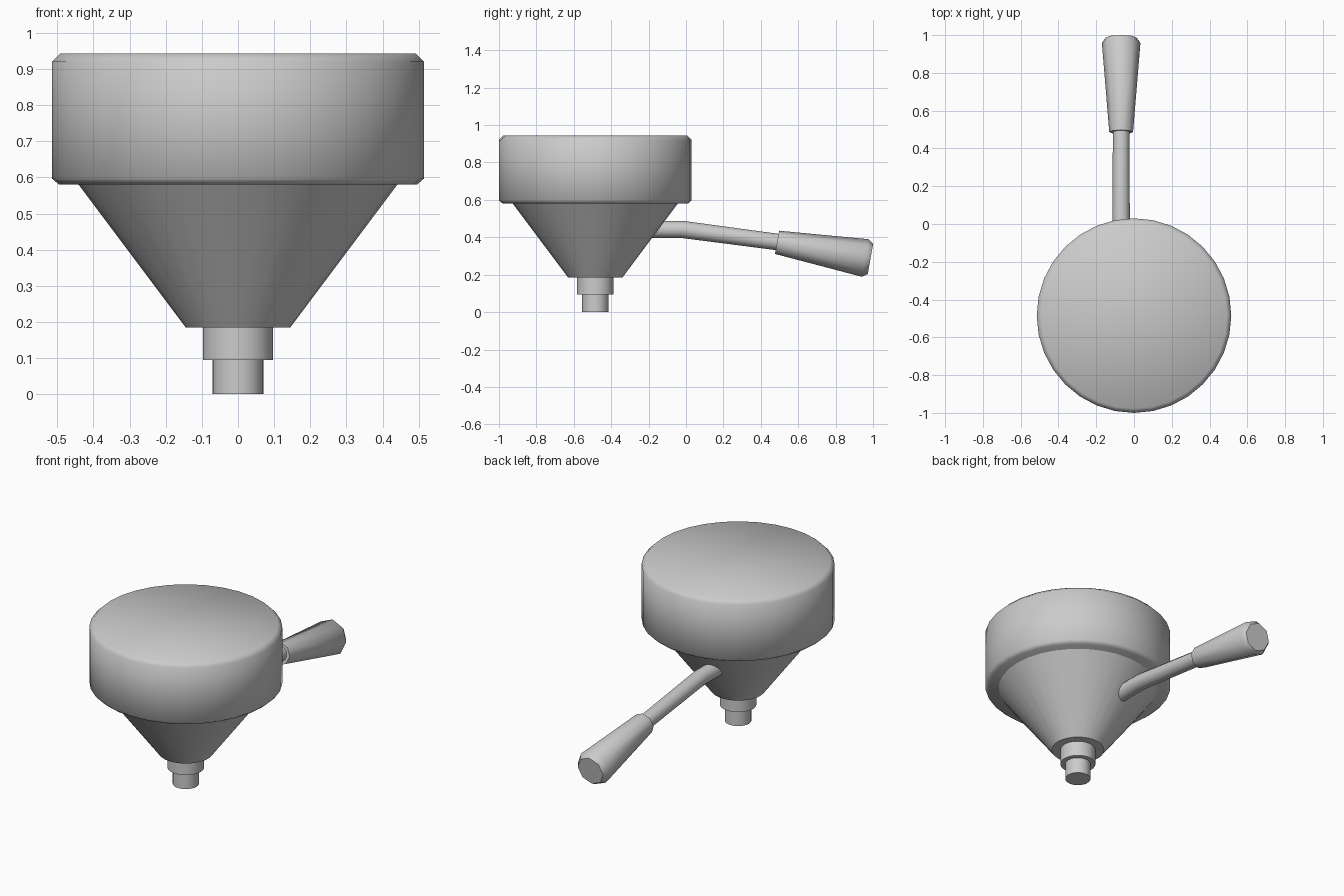
import bpy, bmesh, math
from mathutils import Vector

if "Cube" in bpy.data.objects:
    bpy.data.objects.remove(bpy.data.objects["Cube"])


def tube(name, rings, sides, twist=0.0):
    """Skin circles given as (centre, direction, radius) and cap both ends."""
    bm = bmesh.new()
    loops = []
    for centre, direction, radius in rings:
        d = Vector(direction).normalized()
        side = Vector((1, 0, 0))
        up = d.cross(side)
        loops.append([bm.verts.new(Vector(centre) + radius * (
            math.cos(a) * side + math.sin(a) * up))
            for a in (twist + math.tau * i / sides for i in range(sides))])
    for a, b in zip(loops, loops[1:]):
        for i in range(sides):
            j = (i + 1) % sides
            bm.faces.new((a[i], a[j], b[j], b[i]))
    bm.faces.new(loops[0][::-1])
    bm.faces.new(loops[-1])
    bmesh.ops.recalc_face_normals(bm, faces=bm.faces)
    mesh = bpy.data.meshes.new(name)
    bm.to_mesh(mesh)
    bm.free()
    obj = bpy.data.objects.new(name, mesh)
    bpy.context.collection.objects.link(obj)
    bpy.ops.object.select_all(action='DESELECT')
    obj.select_set(True)
    bpy.context.view_layer.objects.active = obj
    bpy.ops.object.shade_smooth_by_angle(angle=math.radians(50))
    return obj


def lathe(name, profile, sides=32):
    return tube(name, [((0, -0.485, z), (0, 0, 1), r) for r, z in profile], sides)


# Round body, stacked upward from the spout
lathe("spout_tip", [(0.07, 0), (0.07, 0.1)])
lathe("spout_collar", [(0.0975, 0.095), (0.0975, 0.19)])
lathe("funnel_cone", [(0.145, 0.185), (0.445, 0.585)])
lathe("drum", [(0.495, 0.58), (0.515, 0.597), (0.515, 0.92), (0.492, 0.943)])

# Bent handle rod
slope = Vector((0, 0.51, -0.068)).normalized()
flat = Vector((0, 1, 0))
X = -0.068
tube("handle_rod", [((X, -0.2, 0.442), flat, 0.046),
                    ((X, -0.02, 0.442), flat + slope, 0.046),
                    ((X, 0.51, 0.372), slope, 0.044)], 12)

# Flared grip with a chamfered end
start = Vector((X, 0.487, 0.373))
axis = Vector((0, 0.985, -0.175)).normalized()
tube("handle_grip", [(start + axis * t, axis, r) for t, r in
                     ((0, 0.063), (0.478, 0.102), (0.507, 0.082))], 8)
